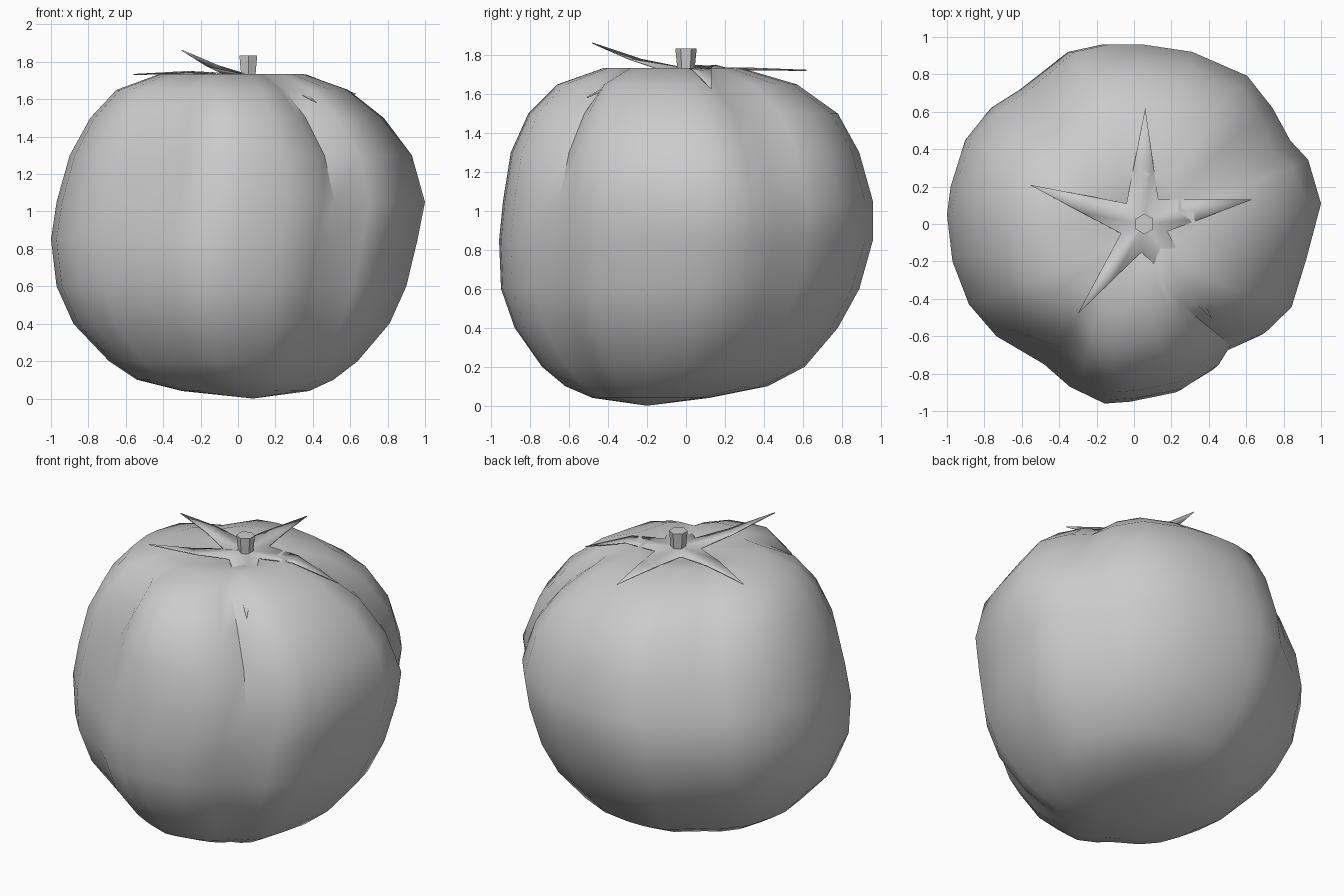
import bpy, bmesh, math
from mathutils import Vector

cube = bpy.data.objects.get("Cube")
if cube:
    bpy.data.objects.remove(cube)

grey = bpy.data.materials.new("plain_grey")
grey.use_nodes = True
grey.diffuse_color = (0.6, 0.6, 0.6, 1)
grey.node_tree.nodes["Principled BSDF"].inputs["Base Color"].default_value = (0.6, 0.6, 0.6, 1)


def finish(bm, name, angle):
    bmesh.ops.recalc_face_normals(bm, faces=bm.faces)
    mesh = bpy.data.meshes.new(name)
    bm.to_mesh(mesh)
    bm.free()
    mesh.materials.append(grey)
    obj = bpy.data.objects.new(name, mesh)
    bpy.context.collection.objects.link(obj)
    bpy.ops.object.select_all(action='DESELECT')
    obj.select_set(True)
    bpy.context.view_layer.objects.active = obj
    bpy.ops.object.shade_smooth_by_angle(angle=math.radians(angle))
    return obj


# Fruit: uneven lobed outline, stacked in rings
outline = [(1, .1), (.94, .34), (.85, .45), (.74, .62), (.6, .79), (.3, .92), (.03, .96),
           (-.15, .96), (-.34, .92), (-.6, .72), (-.76, .62), (-.9, .45), (-.98, .2),
           (-1, .05), (-.97, -.2), (-.88, -.43), (-.73, -.6), (-.47, -.75), (-.33, -.87),
           (-.14, -.96), (0, -.95), (.25, -.9), (.45, -.78), (.52, -.68), (.7, -.6),
           (.84, -.46), (.92, -.2)]
# height, left, right, front and back limits, groove depth
rings = [(.04, -.3, .38, -.48, .12, 0), (.1, -.54, .51, -.62, .42, 0),
         (.2, -.69, .64, -.74, .61, 0), (.4, -.88, .81, -.88, .78, 0),
         (.6, -.97, .9, -.95, .89, 0), (.85, -1, .96, -.96, .96, 0),
         (1.05, -.97, 1, -.94, .96, .02), (1.3, -.9, .93, -.9, .89, .06),
         (1.5, -.79, .78, -.81, .78, .1), (1.65, -.65, .59, -.66, .57, .13),
         (1.735, -.42, .35, -.42, .28, .13), (1.715, -.15, .2, -.17, .15, 0)]
grooves = [-122, -53, 28, 134]


def groove(x, y):
    a = math.degrees(math.atan2(y, x))
    return max(math.exp(-(((a - g + 180) % 360 - 180) / 10) ** 2) for g in grooves)


bm = bmesh.new()
loops = []
for z, x0, x1, y0, y1, depth in rings:
    loop = []
    for x, y in outline:
        s = 1 - depth * groove(x, y)
        loop.append(bm.verts.new(((x0 + x1) / 2 + (x1 - x0) / 2 * x * s,
                                  (y0 + y1) / 2 + (y1 - y0) / 2 * y / .96 * s, z)))
    loops.append(loop)
n = len(outline)
for a, b in zip(loops, loops[1:]):
    for i in range(n):
        j = (i + 1) % n
        bm.faces.new((a[i], a[j], b[j], b[i]))
for loop, tip in ((loops[0], (.08, -.2, 0)), (loops[-1], (.05, 0, 1.68))):
    v = bm.verts.new(tip)
    for i in range(n):
        bm.faces.new((loop[i], loop[(i + 1) % n], v))
finish(bm, "fruit_body", 40)

# Leaf crown: five pointed leaves, each with a bent middle
tips = [(.63, .13, 1.63), (.06, .62, 1.725), (-.56, .21, 1.735), (-.3, -.48, 1.865), (.42, -.51, 1.585)]
mids = [1.725, 1.73, 1.745, 1.775, 1.7]
notches = [(.18, -.04), (.13, .13), (-.04, .11), (-.07, -.05), (.04, -.15)]
bm = bmesh.new()
centre = bm.verts.new((.05, 0, 1.735))
corners = [bm.verts.new((x, y, 1.735)) for x, y in notches]
for i, tip in enumerate(tips):
    a, b = corners[i], corners[(i + 1) % 5]
    t = Vector(tip)
    sides = []
    for c in (a, b):
        p = c.co.lerp(t, .42)
        p.z = mids[i] + .006
        sides.append(bm.verts.new(p))
    rib = bm.verts.new(((sides[0].co + sides[1].co) / 2) - Vector((0, 0, .008)))
    point = bm.verts.new(t)
    bm.faces.new((centre, a, sides[0], rib))
    bm.faces.new((centre, rib, sides[1], b))
    bm.faces.new((rib, sides[0], point))
    bm.faces.new((rib, point, sides[1]))
crown = finish(bm, "leaf_crown", 30)
thick = crown.modifiers.new("thickness", 'SOLIDIFY')
thick.thickness = .006

# Stem: short six-sided stub, wider at the top
bm = bmesh.new()
bmesh.ops.create_cone(bm, cap_ends=True, segments=6, radius1=.042, radius2=.055, depth=.13)
bmesh.ops.translate(bm, verts=bm.verts, vec=(.055, 0, 1.77))
finish(bm, "stem", 30)
